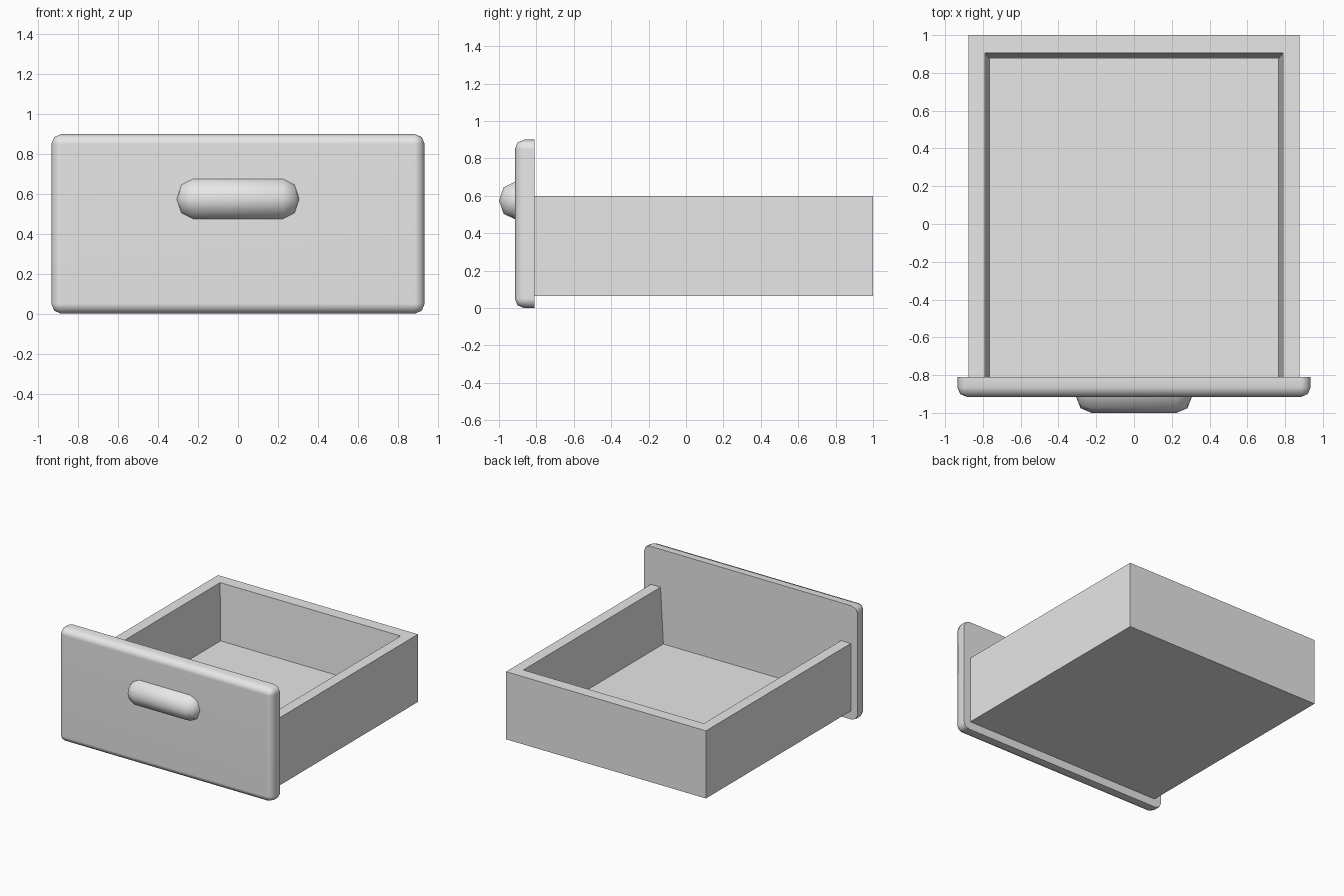
import bpy
import bmesh
import math
from mathutils import Matrix

old = bpy.data.objects.get("Cube")
if old:
    bpy.data.objects.remove(old, do_unlink=True)

grey = bpy.data.materials.new("light_grey")
grey.use_nodes = True
grey.diffuse_color = (0.8, 0.8, 0.8, 1)
grey.node_tree.nodes["Principled BSDF"].inputs["Base Color"].default_value = (0.8, 0.8, 0.8, 1)


def finish(bm, name, smooth=False):
    """Turn a bmesh into a named, coloured object."""
    bmesh.ops.recalc_face_normals(bm, faces=bm.faces[:])
    mesh = bpy.data.meshes.new(name)
    bm.to_mesh(mesh)
    bm.free()
    mesh.materials.append(grey)
    obj = bpy.data.objects.new(name, mesh)
    bpy.context.collection.objects.link(obj)
    if smooth:
        bpy.ops.object.select_all(action="DESELECT")
        obj.select_set(True)
        bpy.context.view_layer.objects.active = obj
        bpy.ops.object.shade_smooth_by_angle(angle=math.radians(60))
    return obj


FRONT = -0.915   # outer face of the front panel
JOIN = -0.81     # where the tray meets the panel

# Tray: U-shaped rings running over the rim and down the tapered inner walls
bm = bmesh.new()
rings = []
for half, back, z in [(0.875, 1, 0.065), (0.875, 1, 0.6),
                      (0.79, 0.905, 0.6), (0.765, 0.875, 0.157)]:
    outline = [(-half, JOIN), (-half, back), (half, back), (half, JOIN)]
    rings.append([bm.verts.new((x, y, z)) for x, y in outline])
for a, b in zip(rings, rings[1:]):
    for i in range(3):
        bm.faces.new((a[i], a[i + 1], b[i + 1], b[i]))
bm.faces.new(rings[0])    # underside
bm.faces.new(rings[-1])   # inner floor
bm.faces.new([r[0] for r in rings] + [r[3] for r in reversed(rings)])
finish(bm, "drawer_tray")

# Front panel: slab rounded everywhere except around its flat back
bm = bmesh.new()
bmesh.ops.create_cube(bm, size=1, matrix=Matrix.Translation((0, (FRONT + JOIN) / 2, 0.45))
                      @ Matrix.Diagonal((1.87, JOIN - FRONT, 0.9, 1)))
middle = (FRONT + JOIN) / 2
rounded = [e for e in bm.edges if min(v.co.y for v in e.verts) < middle]
bmesh.ops.bevel(bm, geom=rounded, offset=0.05, offset_type="OFFSET",
                segments=2, profile=0.5, affect="EDGES", clamp_overlap=True)
panel = finish(bm, "front_panel", smooth=True)
panel.modifiers.new("flat_faces", "WEIGHTED_NORMAL").keep_sharp = True

# Handle: hull around two faceted half balls
bm = bmesh.new()
for x in (-0.225, 0.225):
    bmesh.ops.create_uvsphere(
        bm, u_segments=8, v_segments=4, radius=1,
        matrix=Matrix.Translation((x, FRONT, 0.575)) @ Matrix.Diagonal((0.082, 0.085, 0.1, 1))
        @ Matrix.Rotation(math.pi / 2, 4, "Y"))
behind = [v for v in bm.verts if v.co.y > FRONT + 0.001]
bmesh.ops.delete(bm, geom=behind, context="VERTS")
bmesh.ops.delete(bm, geom=bm.faces[:] + bm.edges[:], context="EDGES_FACES")
hull = bmesh.ops.convex_hull(bm, input=bm.verts[:])
unused = {v for v in hull["geom_interior"] if isinstance(v, bmesh.types.BMVert)}
bmesh.ops.delete(bm, geom=list(unused), context="VERTS")
bmesh.ops.dissolve_limit(bm, angle_limit=0.01, verts=bm.verts[:], edges=bm.edges[:])
finish(bm, "handle", smooth=True)
